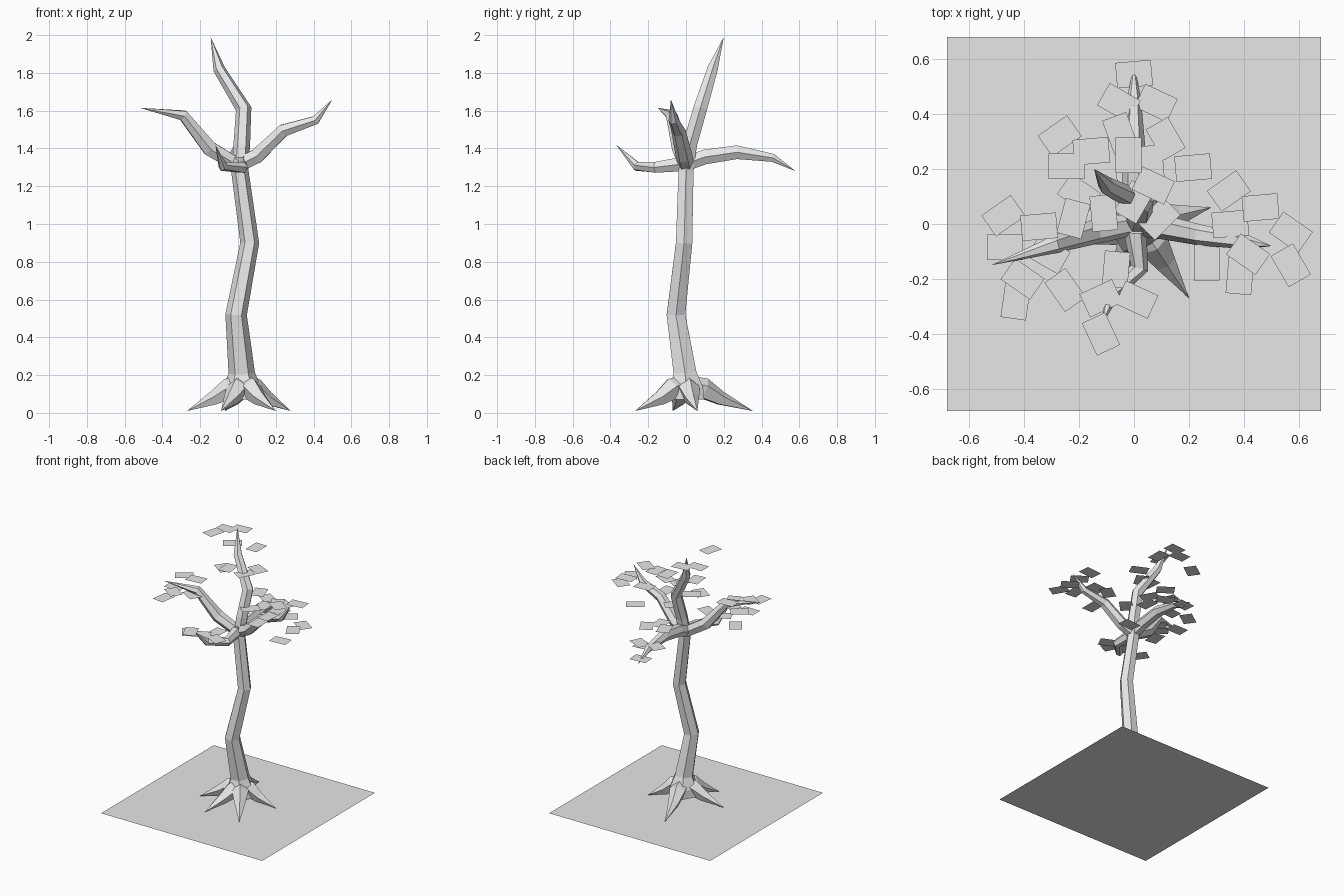
import bpy, bmesh, math
from mathutils import Vector, Matrix

grey = bpy.data.materials.new("plain_grey")
grey.diffuse_color = (0.8, 0.8, 0.8, 1)


def finish(name, bm):
    mesh = bpy.data.meshes.new(name)
    bm.to_mesh(mesh)
    bm.free()
    mesh.materials.append(grey)
    obj = bpy.data.objects.new(name, mesh)
    bpy.context.collection.objects.link(obj)
    return obj


def limb(name, points, radii, ref, sides=6):
    """Faceted tube along points; a zero radius at the end makes a sharp tip."""
    bm = bmesh.new()
    pts = [Vector(p) for p in points]
    ref = Vector(ref)
    rings = []
    for i, (p, r) in enumerate(zip(pts, radii)):
        if r == 0:
            rings.append([bm.verts.new(p)])
            continue
        before = (p - pts[i - 1]).normalized() if i else Vector()
        after = (pts[i + 1] - p).normalized() if i + 1 < len(pts) else Vector()
        t = (before + after).normalized()
        u = (ref - t * ref.dot(t)).normalized()
        v = t.cross(u)
        angles = [2 * math.pi * k / sides for k in range(sides)]
        rings.append([bm.verts.new(p + r * (u * math.cos(a) + v * math.sin(a)))
                      for a in angles])
    for low, high in zip(rings, rings[1:]):
        for k in range(sides):
            n = (k + 1) % sides
            if len(high) == 1:
                bm.faces.new((low[k], low[n], high[0]))
            else:
                bm.faces.new((low[k], low[n], high[n], high[k]))
    bm.faces.new(rings[0][::-1])
    if len(rings[-1]) > 1:
        bm.faces.new(rings[-1])
    bmesh.ops.recalc_face_normals(bm, faces=bm.faces)
    return finish(name, bm)


def leaves(name, spots):
    """Flat level cards at x, y, z, turned by an angle in degrees."""
    bm = bmesh.new()
    for x, y, z, turn in spots:
        m = (Matrix.Translation((x, y, z)) @ Matrix.Rotation(math.radians(turn), 4, 'Z')
             @ Matrix.Diagonal((0.13, 0.093, 1, 1)))
        bmesh.ops.create_grid(bm, x_segments=1, y_segments=1, size=0.5, matrix=m)
    return finish(name, bm)


X, Y, Z = (1, 0, 0), (0, 1, 0), (0, 0, 1)

# Ground sheet
bm = bmesh.new()
bmesh.ops.create_grid(bm, x_segments=1, y_segments=1, size=0.68)
finish("ground_sheet", bm)

# Trunk with flared foot
limb("trunk",
     [(0.02, 0, 0.07), (0.02, 0, 0.13), (0.02, -0.005, 0.21), (-0.01, -0.053, 0.52),
      (0.062, -0.01, 0.9), (0.01, 0, 1.28), (0.01, 0, 1.36)],
     [0.11, 0.105, 0.07, 0.057, 0.05, 0.046, 0.04], X)

# Roots
for i, (x, y) in enumerate([(-0.27, -0.07), (-0.09, -0.27), (0.2, -0.27),
                            (0.28, 0.06), (-0.07, 0.355)]):
    limb(f"root_{i + 1}",
         [(0.02, 0, 0.15), (0.02 + x * 0.25, y * 0.27, 0.125),
          (0.01 + x * 0.52, y * 0.52, 0.075), (x, y, 0.01)],
         [0.05, 0.06, 0.04, 0], Z, 5)

# Branches
limb("top_branch",
     [(0.01, 0, 1.28), (0.02, 0.02, 1.42), (0.03, 0.075, 1.61), (-0.10, 0.14, 1.82),
      (-0.145, 0.2, 1.99)], [0.045, 0.044, 0.042, 0.032, 0], X)
limb("left_branch",
     [(0, 0, 1.31), (-0.15, -0.03, 1.4), (-0.29, -0.075, 1.575), (-0.52, -0.15, 1.615)],
     [0.042, 0.045, 0.032, 0], Y)
limb("right_branch",
     [(0, 0, 1.31), (0.10, -0.01, 1.36), (0.24, -0.04, 1.495), (0.41, -0.065, 1.55),
      (0.5, -0.08, 1.66)], [0.042, 0.045, 0.038, 0.027, 0], Y)
limb("back_branch",
     [(0, 0, 1.32), (0, 0.1, 1.355), (0, 0.27, 1.38), (0, 0.46, 1.35), (0, 0.58, 1.28)],
     [0.045, 0.045, 0.042, 0.025, 0], X)
limb("front_branch",
     [(0, 0, 1.32), (0.02, -0.16, 1.30), (-0.08, -0.26, 1.305), (-0.12, -0.37, 1.42)],
     [0.045, 0.033, 0.026, 0], X)

# Foliage cards, one cluster per branch
leaves("top_leaves",
       [(-0.27, 0.32, 1.79, 35), (-0.155, 0.265, 1.95, 5), (-0.245, 0.21, 1.95, 0),
        (-0.2, 0.11, 1.70, -35), (-0.11, 0.04, 1.75, 95), (0, 0.08, 1.72, 60),
        (0.07, 0.14, 1.75, -25), (0.09, 0.02, 1.5, 45), (-0.22, 0.02, 2.0, 75),
        (-0.02, 0.25, 1.85, 90)])
leaves("left_leaves",
       [(-0.475, 0.03, 1.6, 35), (-0.47, -0.085, 1.56, 0), (-0.345, -0.01, 1.62, 5),
        (-0.31, -0.11, 1.55, -30), (-0.405, -0.2, 1.58, -35), (-0.43, -0.28, 1.56, 82),
        (-0.25, -0.24, 1.33, -55)])
leaves("right_leaves",
       [(0.57, -0.03, 1.52, -35), (0.46, 0.06, 1.62, 5), (0.57, -0.15, 1.53, 120),
        (0.415, -0.11, 1.66, -35), (0.385, -0.19, 1.6, 85), (0.265, -0.14, 1.5, 90),
        (0.345, 0.12, 1.47, 35), (0.215, 0.205, 1.22, 5), (0.35, 0.0, 1.56, 5)])
leaves("back_leaves",
       [(0, 0.545, 1.31, 5), (-0.055, 0.44, 1.38, -30), (0.08, 0.44, 1.37, -25),
        (0.115, 0.31, 1.44, -60), (-0.05, 0.33, 1.47, 110), (0.06, 0.22, 1.44, 95)])
leaves("front_leaves",
       [(-0.12, -0.4, 1.43, 115), (0.01, -0.275, 1.36, -25), (-0.12, -0.27, 1.36, 25),
        (-0.065, -0.165, 1.35, 85)])
